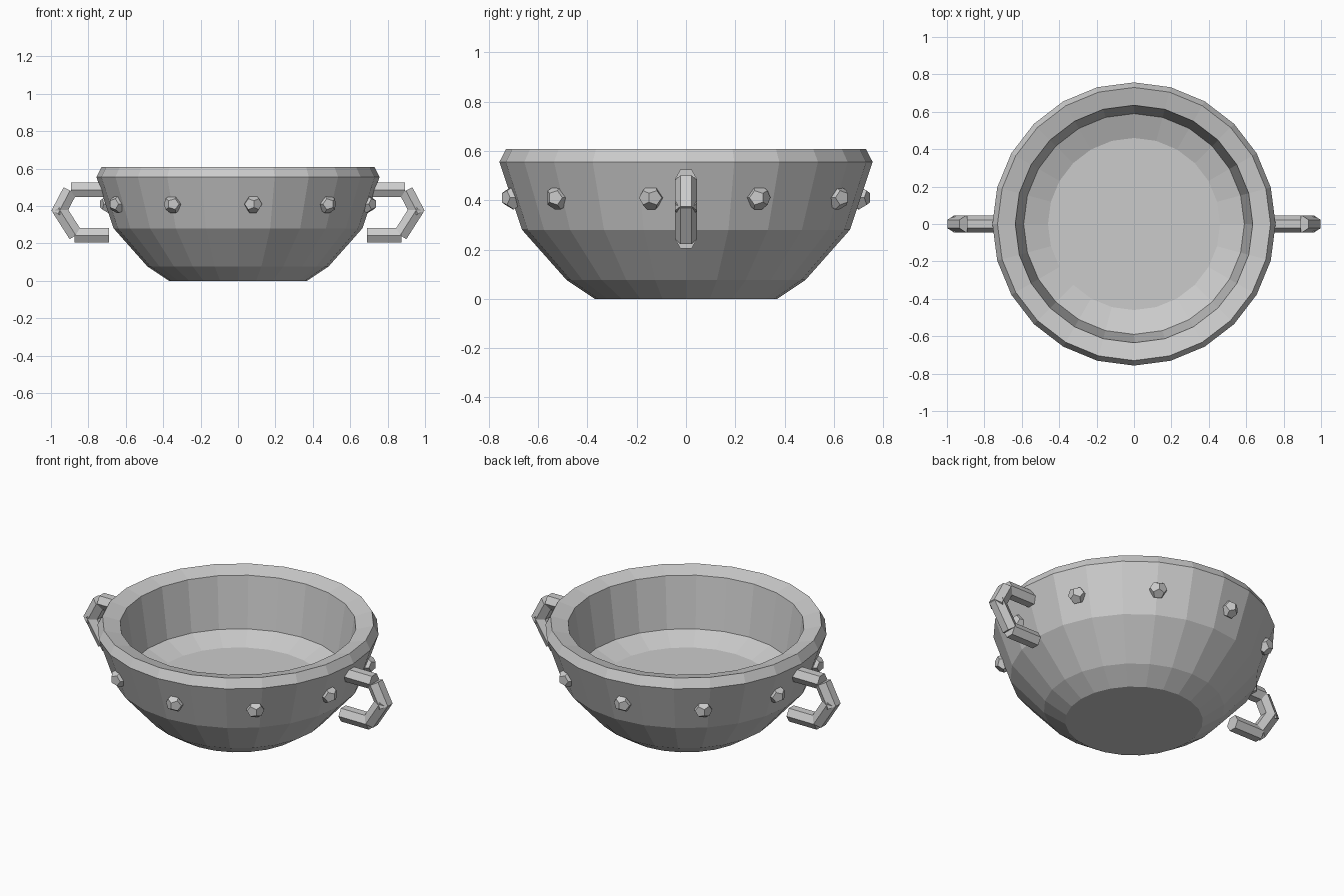
import bpy, bmesh, math
from mathutils import Vector, Matrix

cube = bpy.data.objects.get("Cube")
if cube:
    bpy.data.objects.remove(cube, do_unlink=True)

# Single plain metal grey
GREY = (0.6, 0.6, 0.6, 1)
metal = bpy.data.materials.new("metal_grey")
metal.use_nodes = True
metal.diffuse_color = GREY
metal.node_tree.nodes["Principled BSDF"].inputs["Base Color"].default_value = GREY


def finish(bm, name):
    bmesh.ops.recalc_face_normals(bm, faces=bm.faces)
    mesh = bpy.data.meshes.new(name)
    bm.to_mesh(mesh)
    bm.free()
    mesh.materials.append(metal)
    obj = bpy.data.objects.new(name, mesh)
    bpy.context.collection.objects.link(obj)
    return obj


def make_bowl(profile, sides=24):
    bm = bmesh.new()
    rings = []
    for r, z in profile:
        angles = [math.tau * i / sides for i in range(sides)]
        rings.append([bm.verts.new((r * math.cos(a), r * math.sin(a), z)) for a in angles])
    for low, high in zip(rings, rings[1:]):
        for i in range(sides):
            j = (i + 1) % sides
            bm.faces.new((low[i], low[j], high[j], high[i]))
    bm.faces.new(rings[0])
    bm.faces.new(rings[-1])
    return finish(bm, "bowl")


def make_stud(name, angle, radius=0.705, height=0.41, size=0.029):
    # Dodecahedron set halfway into the wall
    phi = (1 + math.sqrt(5)) / 2
    signs = (-1, 1)
    points = [(a, b, c) for a in signs for b in signs for c in signs]
    for a in signs:
        for b in signs:
            u, v = a / phi, b * phi
            points += [(0, u, v), (u, v, 0), (v, 0, u)]
    bm = bmesh.new()
    for p in points:
        bm.verts.new(Vector(p) * size)
    bmesh.ops.convex_hull(bm, input=bm.verts)
    bmesh.ops.dissolve_limit(bm, angle_limit=0.02, verts=bm.verts, edges=bm.edges)
    bm.transform(Matrix.Rotation(angle, 4, "Z") @ Matrix.Translation((radius, 0, height)))
    return finish(bm, name)


def make_handle(name, side, segments, radius=0.045):
    # Each bar is a six-sided rod between two points in the xz plane
    bm = bmesh.new()
    for (x0, z0), (x1, z1) in segments:
        a, b = Vector((x0 * side, 0, z0)), Vector((x1 * side, 0, z1))
        along = (b - a).normalized()
        across = Vector((0, 1, 0))
        up = along.cross(across)
        ends = []
        for p in (a, b):
            ends.append([bm.verts.new(p + radius * (across * math.cos(t) + up * math.sin(t)))
                         for t in (math.tau * i / 6 for i in range(6))])
        for i in range(6):
            j = (i + 1) % 6
            bm.faces.new((ends[0][i], ends[0][j], ends[1][j], ends[1][i]))
        bm.faces.new(ends[0])
        bm.faces.new(ends[1])
    return finish(bm, name)


# Bowl: outer wall, bevelled rim, inner wall, floor
make_bowl([(0.37, 0), (0.485, 0.077), (0.665, 0.28), (0.757, 0.555), (0.73, 0.607),
           (0.635, 0.582), (0.59, 0.285), (0.46, 0.235)])

# Ring of studs
for k in range(10):
    make_stud(f"stud_{k + 1}", math.radians(-83.5 + 36 * k))

# Side handles
bars = [((0.70, 0.486), (0.893, 0.486)),
        ((0.898, 0.482), (0.963, 0.357)),
        ((0.960, 0.389), (0.867, 0.243)),
        ((0.69, 0.243), (0.873, 0.243))]
make_handle("left_handle", 1, bars)
make_handle("right_handle", -1, bars)
